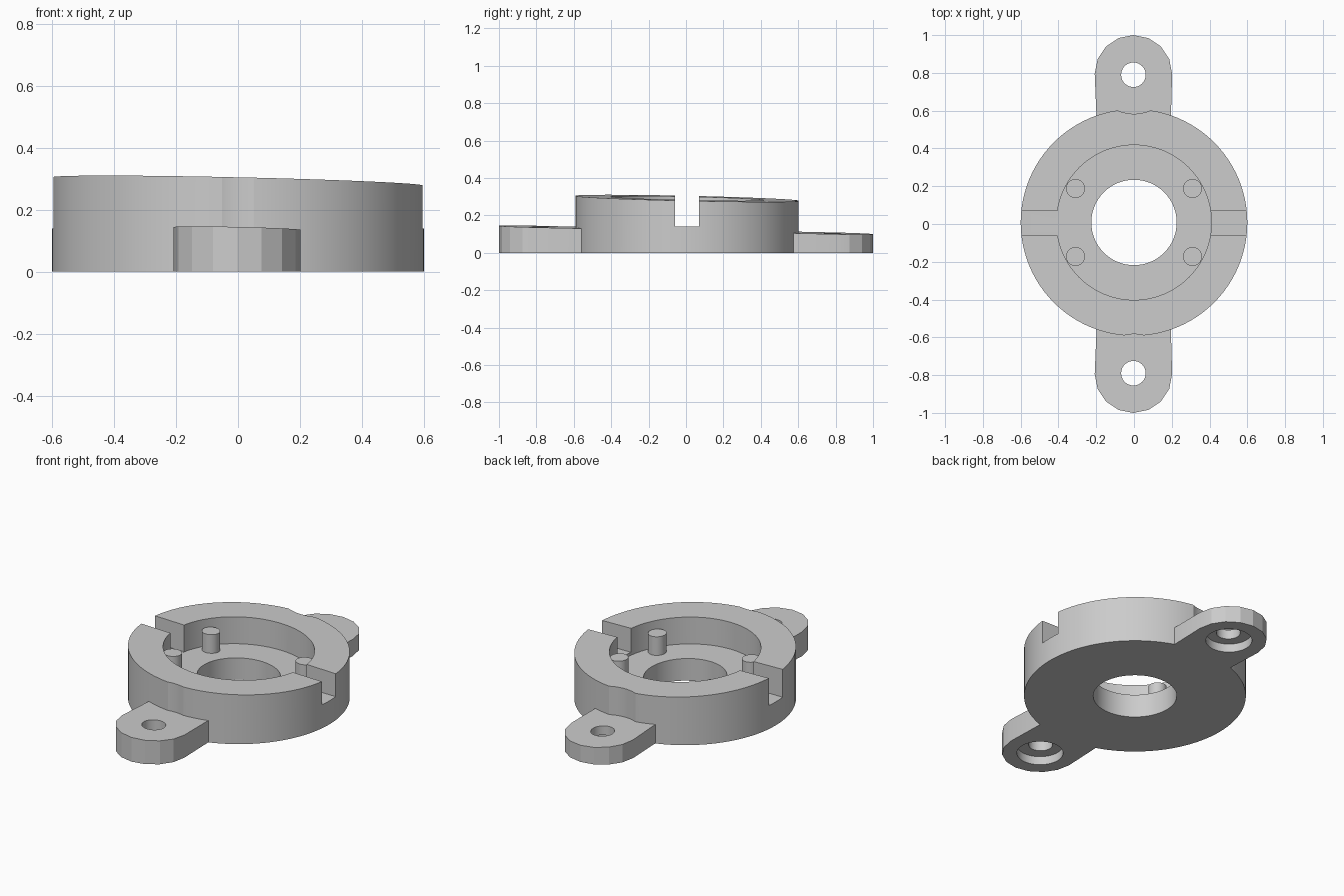
import bpy
import bmesh
from math import cos, sin, pi, radians

TILT = 0.0225   # upper faces slope down towards +x and +y
CY = 0.008      # centre of the ring in y

cube = bpy.data.objects.get("Cube")
if cube:
    bpy.data.objects.remove(cube, do_unlink=True)

grey = bpy.data.materials.new("light_grey")
grey.use_nodes = True
grey.diffuse_color = (0.6, 0.6, 0.6, 1)
grey.node_tree.nodes["Principled BSDF"].inputs["Base Color"].default_value = (0.6, 0.6, 0.6, 1)


def flat(z):
    return lambda x, y: z


def sloped(z):
    return lambda x, y: z - TILT * (x + y)


def circle(x, y, r, n=96):
    return [(x + r * cos(2 * pi * i / n), y + r * sin(2 * pi * i / n)) for i in range(n)]


def rectangle(x0, x1, y0, y1):
    return [(x0, y0), (x1, y0), (x1, y1), (x0, y1)]


def prism(name, outline, low, high):
    """Extrude an outline between two height functions."""
    bm = bmesh.new()
    bottom = [bm.verts.new((x, y, low(x, y))) for x, y in outline]
    top = [bm.verts.new((x, y, high(x, y))) for x, y in outline]
    bm.faces.new(bottom)
    bm.faces.new(top)
    for i in range(len(outline)):
        j = (i + 1) % len(outline)
        bm.faces.new((bottom[i], bottom[j], top[j], top[i]))
    bmesh.ops.recalc_face_normals(bm, faces=bm.faces)
    mesh = bpy.data.meshes.new(name)
    bm.to_mesh(mesh)
    bm.free()
    mesh.materials.append(grey)
    obj = bpy.data.objects.new(name, mesh)
    bpy.context.collection.objects.link(obj)
    return obj


def activate(obj):
    bpy.ops.object.select_all(action='DESELECT')
    obj.select_set(True)
    bpy.context.view_layer.objects.active = obj


def cut(obj, outline, low, high):
    cutter = prism("cutter", outline, low, high)
    cutter.hide_render = True
    mod = obj.modifiers.new("cut", 'BOOLEAN')
    mod.operation = 'DIFFERENCE'
    mod.solver = 'EXACT'
    mod.object = cutter
    activate(obj)
    bpy.ops.object.modifier_apply(modifier=mod.name)
    bpy.data.objects.remove(cutter, do_unlink=True)


def finish(obj):
    activate(obj)
    bpy.ops.object.shade_smooth_by_angle(angle=radians(18))


# Ring body with pocket, centre hole and two side slots
ring = prism("ring_body", circle(0, CY, 0.6), flat(0), sloped(0.2915))
cut(ring, circle(0, CY, 0.41), sloped(0.131), flat(1))
cut(ring, circle(0, CY, 0.226, 64), flat(-1), flat(1))
for side in (-1, 1):
    xs = sorted((side * 0.4, side * 0.8))
    cut(ring, rectangle(*xs, -0.06, 0.07), flat(0.14), flat(1))

# Mounting tabs with screw holes, counterbored from below
for name, side in (("front_tab", -1), ("back_tab", 1)):
    cy = side * 0.795
    # Clearance bite in the ring wall above the tab
    cut(ring, circle(0, cy, 0.212, 64), sloped(0.122), flat(1))
    arc = [(-0.003 + 0.205 * cos(pi * i / 8), cy + side * 0.205 * sin(pi * i / 8))
           for i in range(9)]
    tab = prism(name, arc + [(-0.198, side * 0.555), (0.195, side * 0.555)],
                flat(0), sloped(0.122))
    cut(tab, circle(-0.003, cy - side * 0.005, 0.065, 48), flat(-1), flat(1))
    cut(tab, circle(-0.003, cy, 0.125, 48), flat(-1), flat(0.05))
    finish(tab)
finish(ring)

# Four locating pins on the pocket floor
for x in (-0.31, 0.31):
    for y in (-0.18, 0.18):
        where = ("back" if y > 0 else "front") + ("_left" if x > 0 else "_right")
        finish(prism(where + "_pin", circle(x, CY + y, 0.05, 32), flat(0.1), sloped(0.242)))
